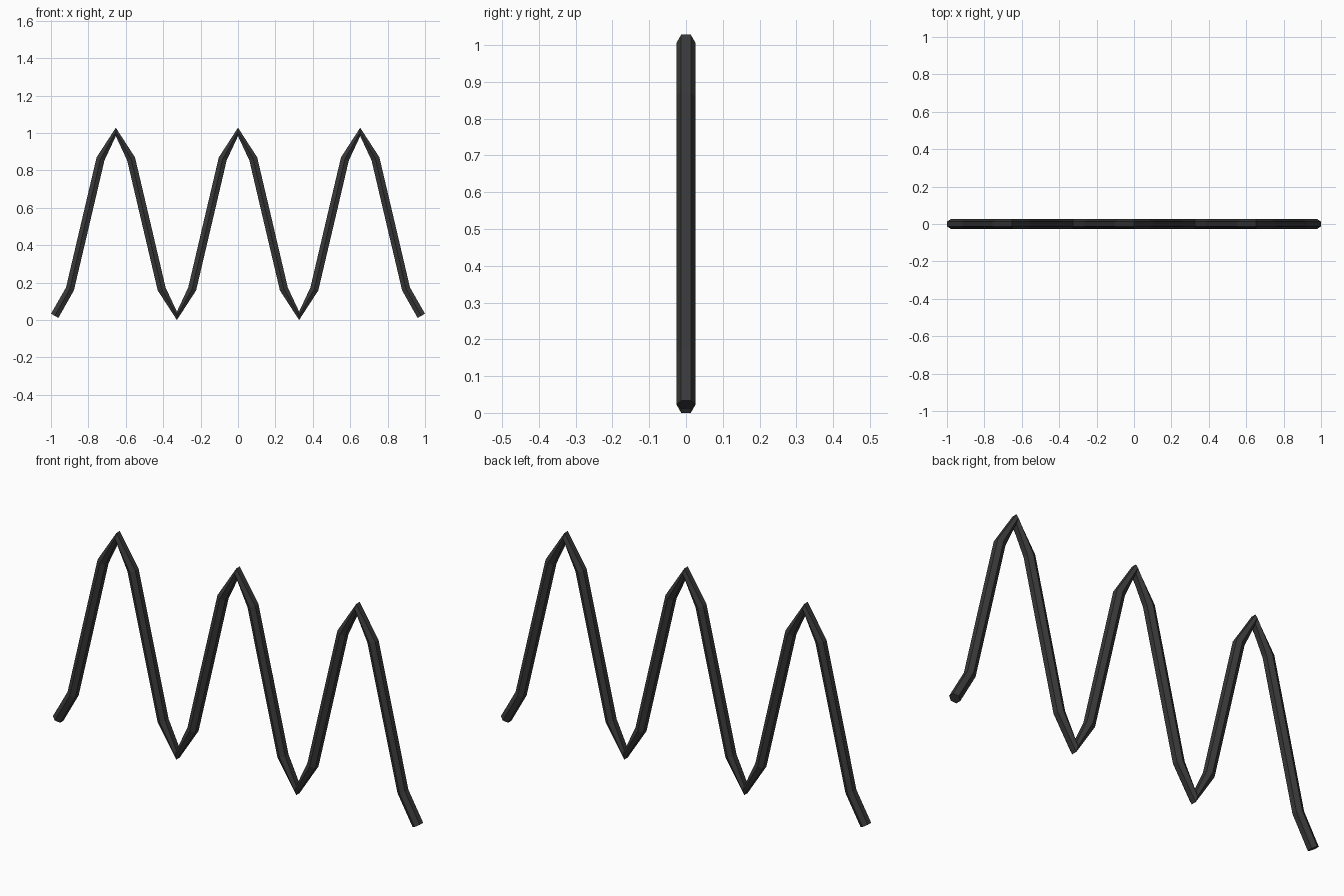
import bpy, bmesh
from math import cos, sin, pi
from mathutils import Vector

if "Cube" in bpy.data.objects:
    bpy.data.objects.remove(bpy.data.objects["Cube"])

R = 0.026                 # hexagon corner radius
SIDES = 6
APOTHEM = R * cos(pi / 6)
HALF_LEN = 0.98           # path end on x
LOW, HIGH = APOTHEM, 1.0283 - APOTHEM
WAVES, STEPS = 3, 8       # three waves, eight steps each

# wave path: sampled cosine from valley to valley
n = WAVES * STEPS
path = [Vector((-HALF_LEN + 2 * HALF_LEN * i / n, 0,
                LOW + (HIGH - LOW) * (1 - cos(2 * pi * i / STEPS)) / 2))
        for i in range(n + 1)]

# hexagonal rod swept along the path, corners pointing to front and back
bm = bmesh.new()
side = Vector((0, 1, 0))
rings = []
for i, p in enumerate(path):
    t = Vector()
    if i > 0:
        t += (p - path[i - 1]).normalized()
    if i < n:
        t += (path[i + 1] - p).normalized()
    up = t.normalized().cross(side)
    rings.append([bm.verts.new(p + R * (cos(a) * side + sin(a) * up))
                  for a in (2 * pi * k / SIDES for k in range(SIDES))])

for a, b in zip(rings, rings[1:]):
    for k in range(SIDES):
        j = (k + 1) % SIDES
        bm.faces.new((a[k], a[j], b[j], b[k]))
# end caps
bm.faces.new(rings[0])
bm.faces.new(rings[-1])
bmesh.ops.recalc_face_normals(bm, faces=bm.faces)

mesh = bpy.data.meshes.new("wavy_rod")
bm.to_mesh(mesh)
bm.free()
rod = bpy.data.objects.new("wavy_rod", mesh)
bpy.context.collection.objects.link(rod)

# dark metal colour
mat = bpy.data.materials.new("dark_metal")
mat.diffuse_color = (0.04, 0.04, 0.04, 1)
mat.use_nodes = True
mat.node_tree.nodes["Principled BSDF"].inputs["Base Color"].default_value = mat.diffuse_color
mesh.materials.append(mat)
